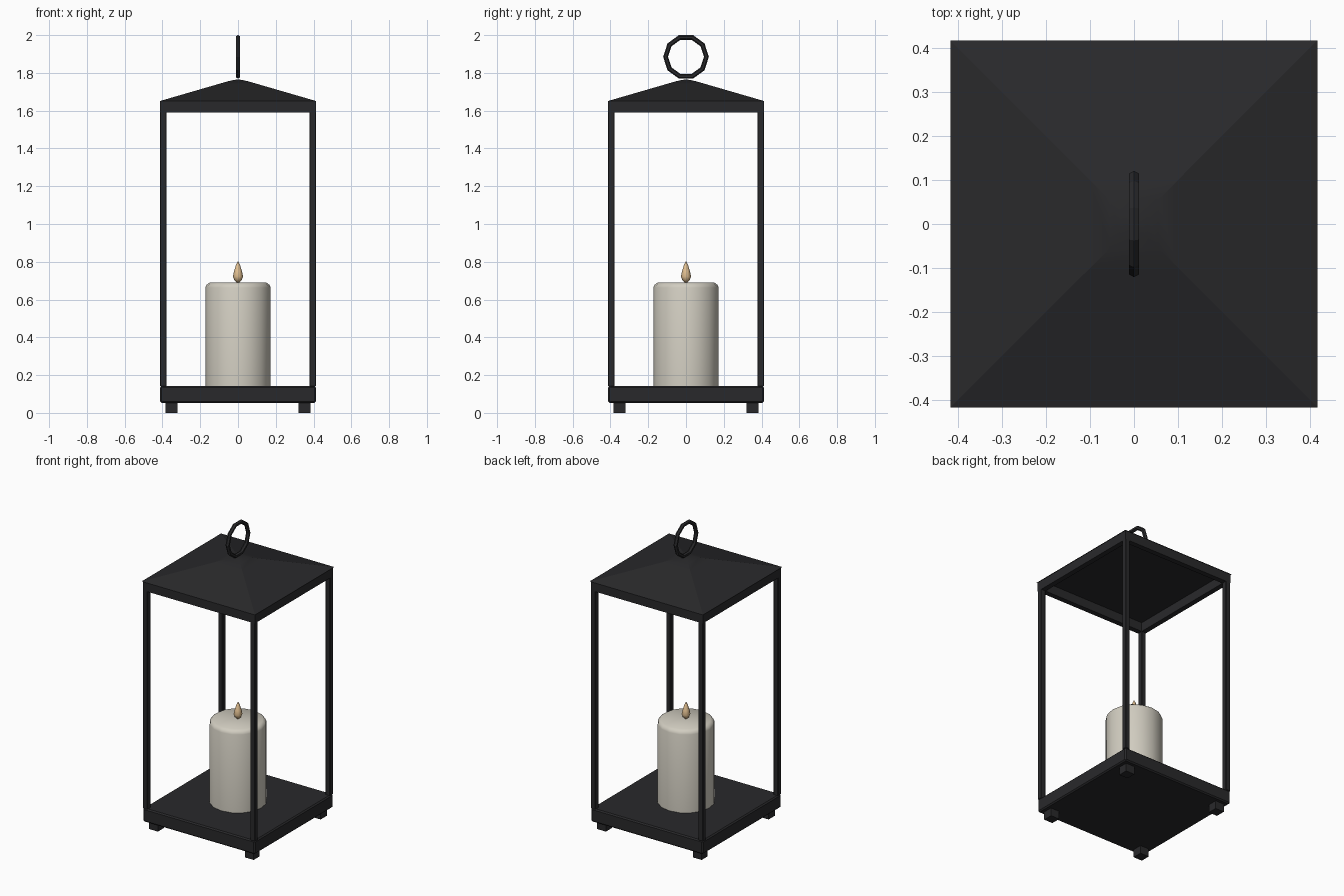
import bpy, bmesh, math
from mathutils import Matrix

if "Cube" in bpy.data.objects:
    bpy.data.objects.remove(bpy.data.objects["Cube"])


def material(name, r, g, b):
    m = bpy.data.materials.new(name)
    m.diffuse_color = (r, g, b, 1)
    m.use_nodes = True
    m.node_tree.nodes["Principled BSDF"].inputs["Base Color"].default_value = m.diffuse_color
    return m


METAL = material("black_metal", 0.022, 0.022, 0.024)
WAX = material("cream_wax", 0.64, 0.61, 0.53)
FLAME = material("warm_flame", 0.75, 0.52, 0.28)


def finish(name, bm, mat, smooth=None):
    bmesh.ops.recalc_face_normals(bm, faces=bm.faces)
    me = bpy.data.meshes.new(name)
    bm.to_mesh(me)
    bm.free()
    me.materials.append(mat)
    ob = bpy.data.objects.new(name, me)
    bpy.context.collection.objects.link(ob)
    if smooth:
        bpy.ops.object.select_all(action='DESELECT')
        ob.select_set(True)
        bpy.context.view_layer.objects.active = ob
        bpy.ops.object.shade_smooth_by_angle(angle=math.radians(smooth))
    return ob


def box(name, lo, hi, bevel=0.0):
    size = [b - a for a, b in zip(lo, hi)]
    mid = [(a + b) / 2 for a, b in zip(lo, hi)]
    bm = bmesh.new()
    bmesh.ops.create_cube(bm, size=1, matrix=Matrix.Translation(mid) @ Matrix.Diagonal((*size, 1)))
    if bevel:
        bmesh.ops.bevel(bm, geom=bm.edges[:], offset=bevel, segments=1, affect='EDGES')
    return finish(name, bm, METAL)


def lathe(name, profile, sides, mat, smooth=None, turn=0.0):
    """Stack of n-sided rings (radius, z), closed at both ends."""
    bm = bmesh.new()
    rings = []
    for r, z in profile:
        rings.append([bm.verts.new((r * math.cos(turn + math.tau * i / sides),
                                    r * math.sin(turn + math.tau * i / sides), z))
                      for i in range(sides)])
    for a, b in zip(rings, rings[1:]):
        for i in range(sides):
            j = (i + 1) % sides
            bm.faces.new((a[i], a[j], b[j], b[i]))
    bm.faces.new(rings[0])
    bm.faces.new(rings[-1])
    return finish(name, bm, mat, smooth)


# Base slab
W = 0.412
box("base", (-W, -W, 0.053), (W, W, 0.143), 0.008)

# Feet and corner posts
T = 0.034
corners = {"front_left": (-1, -1), "front_right": (1, -1),
           "back_left": (-1, 1), "back_right": (1, 1)}
for label, (sx, sy) in corners.items():
    x, y = sx * 0.352, sy * 0.352
    box(label + "_foot", (x - 0.032, y - 0.032, 0), (x + 0.032, y + 0.032, 0.056))
    x, y = sx * (W - T / 2), sy * (W - T / 2)
    box(label + "_post", (x - T / 2, y - T / 2, 0.14), (x + T / 2, y + T / 2, 1.6), 0.003)

# Top frame rails
for label, s in (("front", -1), ("back", 1)):
    y = s * (W - T / 2)
    box(label + "_top_rail", (-W, y - T / 2, 1.59), (W, y + T / 2, 1.651))
for label, s in (("left", -1), ("right", 1)):
    x = s * (W - T / 2)
    box(label + "_top_rail", (x - T / 2, -W + T, 1.59), (x + T / 2, W - T, 1.651))

# Pyramid roof with a softened tip
D = math.sqrt(2)
lathe("roof", [(0.417 * D, 1.65), (0.1 * D, 1.742), (0.055 * D, 1.755),
               (0.03 * D, 1.761), (0.01 * D, 1.764)], 4, METAL, 20, math.pi / 4)

# Ten-sided carrying ring standing in the YZ plane
bm = bmesh.new()
N, M, R, r = 10, 6, 0.108, 0.013
grid = []
for i in range(N):
    a = math.tau * i / N
    row = []
    for k in range(M):
        b = math.tau * k / M
        d = R + r * math.cos(b)
        row.append(bm.verts.new((r * math.sin(b), d * math.cos(a), 1.885 + d * math.sin(a))))
    grid.append(row)
for i in range(N):
    for k in range(M):
        n, m = (i + 1) % N, (k + 1) % M
        bm.faces.new((grid[i][k], grid[n][k], grid[n][m], grid[i][m]))
finish("carrying_ring", bm, METAL)

# Candle, wick and flame
lathe("candle", [(0.173, 0.141), (0.173, 0.663), (0.167, 0.678), (0.15, 0.69)],
      16, WAX, 40)
lathe("wick", [(0.006, 0.685), (0.006, 0.71)], 6, METAL)
lathe("flame", [(0.006, 0.69), (0.02, 0.704), (0.027, 0.722), (0.021, 0.75),
                (0.011, 0.782), (0.001, 0.803)], 8, FLAME, 50)
